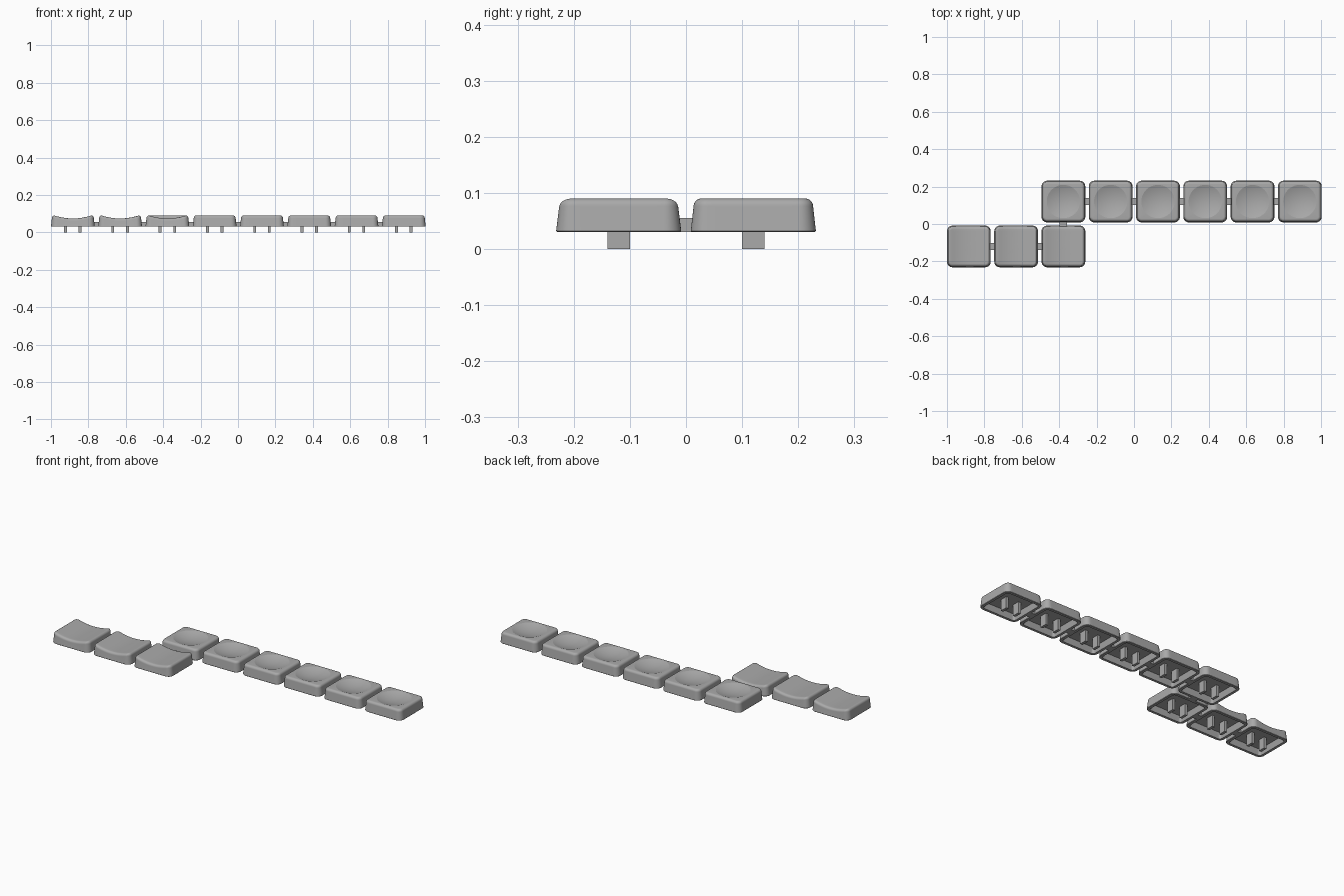
import bpy, bmesh, math
from mathutils import Vector

if "Cube" in bpy.data.objects:
    bpy.data.objects.remove(bpy.data.objects["Cube"])

PITCH, ROW_Y = 0.2528, 0.12
BASE, TOP, CEILING = 0.03, 0.09, 0.062
HALF_X, HALF_Y, CORNER = 0.117, 0.1115, 0.03
BEVEL, DISH_R, DEPTH = 0.014, 0.089, 0.016

plastic = bpy.data.materials.new("grey plastic")
plastic.use_nodes = True
GREY = (0.4, 0.4, 0.4, 1)
plastic.diffuse_color = GREY
plastic.node_tree.nodes["Principled BSDF"].inputs["Base Color"].default_value = GREY


def outline(inset):
    """Rounded rectangle with evenly divided sides and corners."""
    hx, hy = HALF_X - inset, HALF_Y - inset
    r = max(CORNER - inset, 0.008)
    pts = []
    for k, (sx, sy) in enumerate([(1, 1), (-1, 1), (-1, -1), (1, -1)]):
        centre = Vector((sx * (hx - r), sy * (hy - r)))
        for i in range(9):
            a = (k + i / 8) * math.pi / 2
            pts.append(centre + r * Vector((math.cos(a), math.sin(a))))
    result = []
    for i, p in enumerate(pts):
        result.append(p)
        if i % 9 == 8:
            q = pts[(i + 1) % len(pts)]
            result += [p.lerp(q, j / 12) for j in range(1, 12)]
    return result


def scoop(half_width, distance):
    """Depth of a shallow circular arc at a distance from its centre."""
    return DEPTH * max(0, 1 - (distance / half_width) ** 2)


def finish(bm, name):
    bmesh.ops.recalc_face_normals(bm, faces=bm.faces)
    mesh = bpy.data.meshes.new(name)
    bm.to_mesh(mesh)
    bm.free()
    mesh.materials.append(plastic)
    obj = bpy.data.objects.new(name, mesh)
    bpy.context.collection.objects.link(obj)
    return obj


def keycap(name, x, y, round_dish):
    bm = bmesh.new()

    def height(p):
        if round_dish:
            return TOP - scoop(DISH_R, p.length)
        return TOP - scoop(0.1, abs(p.x))

    def ring(points, z):
        return [bm.verts.new((p.x, p.y, z(p))) for p in points]

    # hollow underside, rim and tapered wall
    rings = [ring(outline(0.024), lambda p: CEILING),
             ring(outline(0.016), lambda p: BASE),
             ring(outline(0.002), lambda p: BASE),
             ring(outline(0), lambda p: BASE + 0.002)]
    # rounded shoulder following the top surface
    for i in range(8):
        a = i / 7 * math.pi / 2
        inset = 0.005 + BEVEL * (1 - math.cos(a))
        drop = BEVEL * (1 - math.sin(a))
        rings.append(ring(outline(inset), lambda p: height(p) - drop))
    # dished top
    inner = outline(0.005 + BEVEL)
    for i in range(8):
        f = 1 - i / 8
        pts = [p.normalized() * DISH_R * f if round_dish else p * f for p in inner]
        if round_dish or i:
            rings.append(ring(pts, height))
    n = len(inner)
    for a, b in zip(rings, rings[1:]):
        for i in range(n):
            j = (i + 1) % n
            bm.faces.new((a[i], a[j], b[j], b[i]))
    bm.faces.new(rings[0])
    tip = bm.verts.new((0, 0, TOP - DEPTH))
    for i in range(n):
        bm.faces.new((rings[-1][i], rings[-1][(i + 1) % n], tip))
    cap = finish(bm, name)
    cap.location = (x, y, 0)
    bpy.ops.object.select_all(action='DESELECT')
    cap.select_set(True)
    bpy.context.view_layer.objects.active = cap
    bpy.ops.object.shade_smooth_by_angle(angle=math.radians(15))


def box(name, centre, size):
    bm = bmesh.new()
    bmesh.ops.create_cube(bm, size=1)
    bmesh.ops.scale(bm, vec=size, verts=bm.verts)
    finish(bm, name).location = centre


def key_row(row, first_x, y, count, round_dish):
    for i in range(count):
        x = first_x + i * PITCH
        keycap(f"{row}_keycap_{i + 1}", x, y, round_dish)
        # pair of clip legs under the cap
        for side, s in (("right", -1), ("left", 1)):
            box(f"{row}_{side}_leg_{i + 1}", (x + s * 0.039, y, 0.032), (0.015, 0.04, 0.064))
        # runner to the next cap
        if i < count - 1:
            box(f"{row}_runner_{i + 1}", (x + PITCH / 2, y, 0.0425), (0.044, 0.038, 0.025))


FIRST = HALF_X - 1
key_row("front", FIRST, -ROW_Y, 3, False)
key_row("back", FIRST + 2 * PITCH, ROW_Y, 6, True)
# runner joining the two rows
box("row_runner", (FIRST + 2 * PITCH, 0, 0.0425), (0.04, 0.04, 0.025))
